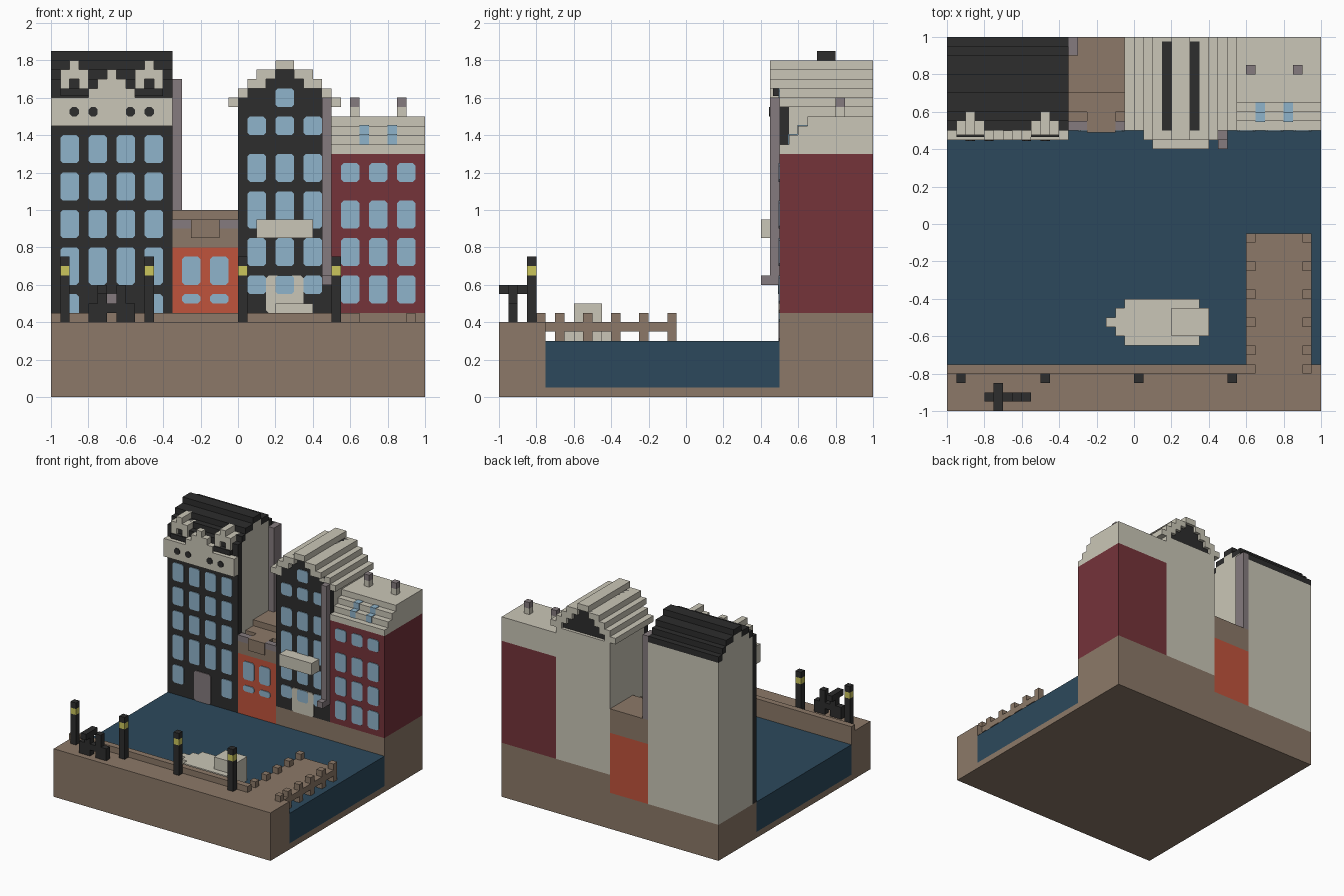
import bpy
import bmesh

cube = bpy.data.objects.get("Cube")
if cube:
    bpy.data.objects.remove(cube)

UNIT = 0.05  # one block; all sizes below are counted in blocks


def make_material(name, hex_code):
    channels = [int(hex_code[i:i + 2], 16) / 255 for i in (0, 2, 4)]
    linear = [c / 12.92 if c <= 0.04045 else ((c + 0.055) / 1.055) ** 2.4 for c in channels]
    mat = bpy.data.materials.new(name)
    mat.use_nodes = True
    mat.diffuse_color = (*linear, 1)
    mat.node_tree.nodes["Principled BSDF"].inputs["Base Color"].default_value = (*linear, 1)
    return mat


brown = make_material("earth brown", "8C7968")
dark = make_material("charcoal", "2D2D2D")
cream = make_material("cream", "CAC6B7")
red = make_material("brick red", "75333A")
orange = make_material("orange brick", "C0543C")
glass = make_material("window blue", "8FB4CB")
water = make_material("canal blue", "2C495C")
yellow = make_material("lamp yellow", "CBC65C")
grey = make_material("stone grey", "857B7E")


def finish(name, mat, bm):
    bmesh.ops.recalc_face_normals(bm, faces=bm.faces)
    mesh = bpy.data.meshes.new(name)
    bm.to_mesh(mesh)
    bm.free()
    mesh.materials.append(mat)
    obj = bpy.data.objects.new(name, mesh)
    bpy.context.collection.objects.link(obj)
    return obj


def blocks(name, mat, *spans):
    """One object out of boxes, each given as x, y and z spans."""
    bm = bmesh.new()
    for spans_xyz in spans:
        cube_verts = bmesh.ops.create_cube(bm, size=1)["verts"]
        for v in cube_verts:
            v.co = [((lo + hi) / 2 + c * (hi - lo)) * UNIT for c, (lo, hi) in zip(v.co, spans_xyz)]
    return finish(name, mat, bm)


def panes(name, mat, columns, rows, y=10, cut=0.28):
    """Thin plates with clipped corners on a front wall, one per column and row."""
    bm = bmesh.new()
    for left, right in columns:
        for low, high in rows:
            outline = [(left + cut, low), (right - cut, low), (right, low + cut), (right, high - cut),
                       (right - cut, high), (left + cut, high), (left, high - cut), (left, low + cut)]
            rings = [[bm.verts.new((x * UNIT, depth * UNIT, z * UNIT)) for x, z in outline]
                     for depth in (y - 0.12, y)]
            bm.faces.new(rings[0])
            bm.faces.new(rings[1])
            for i in range(len(outline)):
                j = (i + 1) % len(outline)
                bm.faces.new((rings[0][i], rings[0][j], rings[1][j], rings[1][i]))
    return finish(name, mat, bm)


def columns_from(start, count, step=3, width=2):
    return [(start + step * i, start + step * i + width) for i in range(count)]


full = (-20, 20)
plot = (10, 20)      # depth of the house plots
front = (10, 11)     # depth of a facade layer
behind = (11, 20)

# Ground, canal and quay
blocks("ground", brown, (full, full, (0, 1)), (full, (-20, -15), (1, 8)),
       (full, plot, (1, 6)), ((0, 20), plot, (6, 9)))
blocks("canal_water", water, (full, (-15, 10), (1, 6)))
blocks("quay_curb", brown, ((-20, 12), (-16, -15), (8, 9)))

# Pier with posts along both sides
pier_posts = [((x, x + 1), (y, y + 1), (6, 9)) for x in (12, 18) for y in range(-14, 0, 3)]
blocks("pier_deck", brown, ((12, 19), (-15, -1), (7, 8)))
blocks("pier_posts", brown, *pier_posts)
blocks("pier_gate_posts", brown, *[((x, x + 1), (-16, -15), (8, 9)) for x in (12, 18)])

# Street lamps
for number, x in enumerate((-19, -10, 0, 10), 1):
    foot = ((x, x + 1), (-17, -16))
    blocks(f"lamp_post_{number}", dark, (*foot, (8, 13)), (*foot, (14, 15)))
    blocks(f"lamp_light_{number}", yellow, (*foot, (13, 14)))

# Bicycle
lane = (-19, -18)
blocks("bicycle_wheels", dark, *[((x, x + 2), lane, (8, 10)) for x in (-16, -13)])
blocks("bicycle_frame", dark, ((-14, -13), lane, (9, 10)),
       *[((x, x + 1), lane, (10, 11)) for x in (-15, -13)])
blocks("bicycle_seat", dark, ((-13, -12), lane, (11, 12)))
blocks("bicycle_handlebar", dark, ((-15, -14), (-20, -17), (11, 12)))

# Boat
blocks("boat_hull", cream, ((-1, 7), (-13, -8), (6, 8)), ((7, 8), (-12, -9), (6, 8)),
       ((-2, -1), (-12, -9), (6, 8)), ((-3, -2), (-11, -10), (6, 8)))
blocks("boat_cabin", cream, ((4, 8), (-12, -9), (8, 10)))

# Tall dark house: facade, body and stepped curved roof
tall = (-20, -7)
roof_steps = [((10, 11), 34), ((11, 12), 35), ((12, 14), 36), ((14, 16), 37),
              ((16, 18), 36), ((18, 19), 35), ((19, 20), 34)]
blocks("tall_house_facade", dark, (tall, front, (6, 33)))
blocks("tall_house_body", cream, *[(tall, y, (6, top - 1)) for y, top in roof_steps[1:]])
blocks("tall_house_roof", dark, *[(tall, y, (top - 1, top)) for y, top in roof_steps])
blocks("tall_house_cornice", cream, (tall, (9, 10), (29, 32)))
tall_columns = columns_from(-19, 4)
panes("tall_house_windows", glass, tall_columns, [(25, 28), (21, 24), (17, 20), (12, 16)])
panes("tall_house_low_windows", glass, tall_columns[::3], [(8, 11)])
panes("tall_house_door", grey, [(-15, -12)], [(6, 11)])
panes("cornice_vents", dark, [(x, x + 1) for x in (-18, -16, -12, -10)], [(30, 31)], y=9)
blocks("pediment", cream, *[((-16 + i, -11 - i), (9, 10), (32 + i, 33 + i)) for i in range(3)])
for side, x in (("right", -19), ("left", -11)):
    blocks(f"{side}_dormer_posts", cream, *[((p, p + 1), (9.5, 12), (33, 35)) for p in (x, x + 2)])
    blocks(f"{side}_dormer_top", cream, ((x + 1, x + 2), (9.5, 13), (34, 36)))
    blocks(f"{side}_dormer_sill", dark, ((x, x + 3), (9.3, 10), (32.2, 33)))

# Small orange house
small = (-7, 0)
blocks("small_house_walls", orange, (small, plot, (6, 16)))
blocks("small_house_roof", brown, (small, (10, 12), (16, 18)), (small, (12, 14), (16, 19)),
       (small, (14, 20), (16, 20)))
blocks("small_house_gable", brown, ((-5, -2), (9.8, 12), (17, 19)))
blocks("small_house_finials", grey, *[(x, front, (18, 19)) for x in ((-7, -5), (-2, 0))])
blocks("small_house_flue", grey, ((-7, -6), (18, 20), (20, 34)))
panes("small_house_windows", glass, [(-6, -4), (-3, -1)], [(12, 15), (10, 11)])

# Stepped gable house
gabled = (0, 10)
blocks("gabled_house_facade", dark, ((0, 9), front, (9, 31)), ((9, 10), front, (9, 31)))
blocks("gabled_house_body", cream, (gabled, behind, (9, 31)))
blocks("gabled_house_gable", dark, *[((i, 10 - i), (10, 19.5), (31 + i, 32 + i)) for i in range(4)])
roof = [((4, 6), (9, 20), (35, 36))]
for i in range(4):
    near = 10 if i < 2 else 9
    roof += [((i - 1, i + 1), (near, 20), (31 + i, 32 + i)),
             ((9 - i, 11 - i), (near, 20), (31 + i, 32 + i))]
blocks("gabled_house_roof", cream, *roof)
gabled_columns = columns_from(1, 3)
panes("gabled_house_windows", glass, gabled_columns, [(28, 30), (23, 26), (18, 22), (14, 17)])
panes("gabled_house_low_windows", glass, gabled_columns[::2], [(11, 13)])
panes("gable_window", glass, gabled_columns[1:2], [(31, 33)])
panes("gabled_house_door", cream, [(3, 7)], [(9, 13)])
panes("door_fanlight", glass, [(4, 6)], [(11, 13)], y=9.95)
blocks("balcony", cream, ((2, 8), (8, 10), (17, 19)))
blocks("drain_pipe", grey, ((9, 10), (9, 10), (12, 32)), ((9, 10), (8, 9), (12, 13)))

# Red house with a stepped roof, skylights and chimneys
wide = (10, 20)
blocks("red_house_walls", red, (wide, plot, (9, 26)))
blocks("red_house_roof", cream, *[(wide, (10 + i, 20), (26 + i, 27 + i)) for i in range(4)])
panes("red_house_windows", glass, columns_from(11, 3), [(23, 25), (18, 21), (14, 17), (10, 13)])
for number, x in enumerate((13, 16), 1):
    blocks(f"skylight_{number}", glass,
           *[((x, x + 1), (10.9 + i, 12 + i), (27 + i, 28.1 + i)) for i in range(2)])
for number, x in enumerate((12, 17), 1):
    stack = ((x, x + 1), (16, 17))
    blocks(f"chimney_{number}", cream, (*stack, (30, 31)))
    blocks(f"chimney_cap_{number}", grey, (*stack, (31, 32)))
